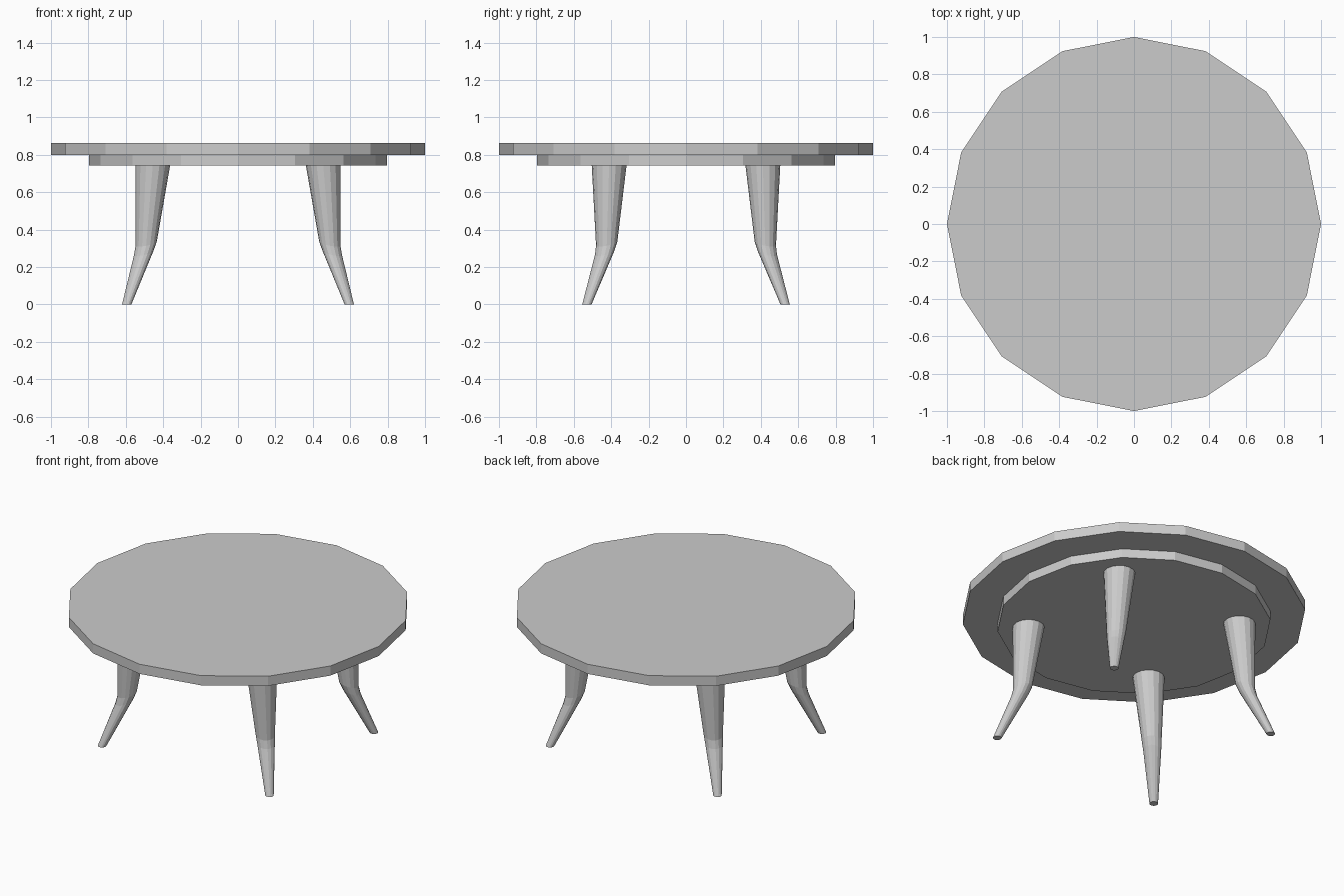
import bpy, bmesh
from math import cos, sin, pi

if "Cube" in bpy.data.objects:
    bpy.data.objects.remove(bpy.data.objects["Cube"])


def disc(name, radius, z0, z1):
    bpy.ops.mesh.primitive_cylinder_add(vertices=16, radius=radius, depth=z1 - z0,
                                        location=(0, 0, (z0 + z1) / 2))
    bpy.context.object.name = name


# Leg rings: centre x, y, z, radius, drop of the ring towards the outside
RINGS = [(0.456, 0.411, 0.742, 0.093, 0),
         (0.491, 0.424, 0.325, 0.057, 0.016),
         (0.504, 0.435, 0.275, 0.052, 0.016),
         (0.595, 0.530, 0.0, 0.025, 0)]
SIDES = 16


def leg(name, sx, sy):
    bm = bmesh.new()
    loops = []
    for x, y, z, r, tilt in RINGS:
        loop = []
        for i in range(SIDES):
            a = 2 * pi * i / SIDES
            dz = -tilt * cos(a - pi / 4)
            loop.append(bm.verts.new((sx * (x + r * cos(a)), sy * (y + r * sin(a)), z + dz)))
        loops.append(loop)
    for a, b in zip(loops, loops[1:]):
        for i in range(SIDES):
            j = (i + 1) % SIDES
            bm.faces.new((a[i], a[j], b[j], b[i]))
    bm.faces.new(loops[0])
    bm.faces.new(loops[-1])
    bmesh.ops.recalc_face_normals(bm, faces=bm.faces)
    mesh = bpy.data.meshes.new(name)
    bm.to_mesh(mesh)
    bm.free()
    bpy.context.collection.objects.link(bpy.data.objects.new(name, mesh))


# Top and the smaller disc under it
disc("table_top", 1.0, 0.80, 0.862)
disc("under_top", 0.797, 0.742, 0.80)

# Four splayed legs
for side, sx in (("left", -1), ("right", 1)):
    for end, sy in (("front", -1), ("back", 1)):
        leg(f"{end}_{side}_leg", sx, sy)
